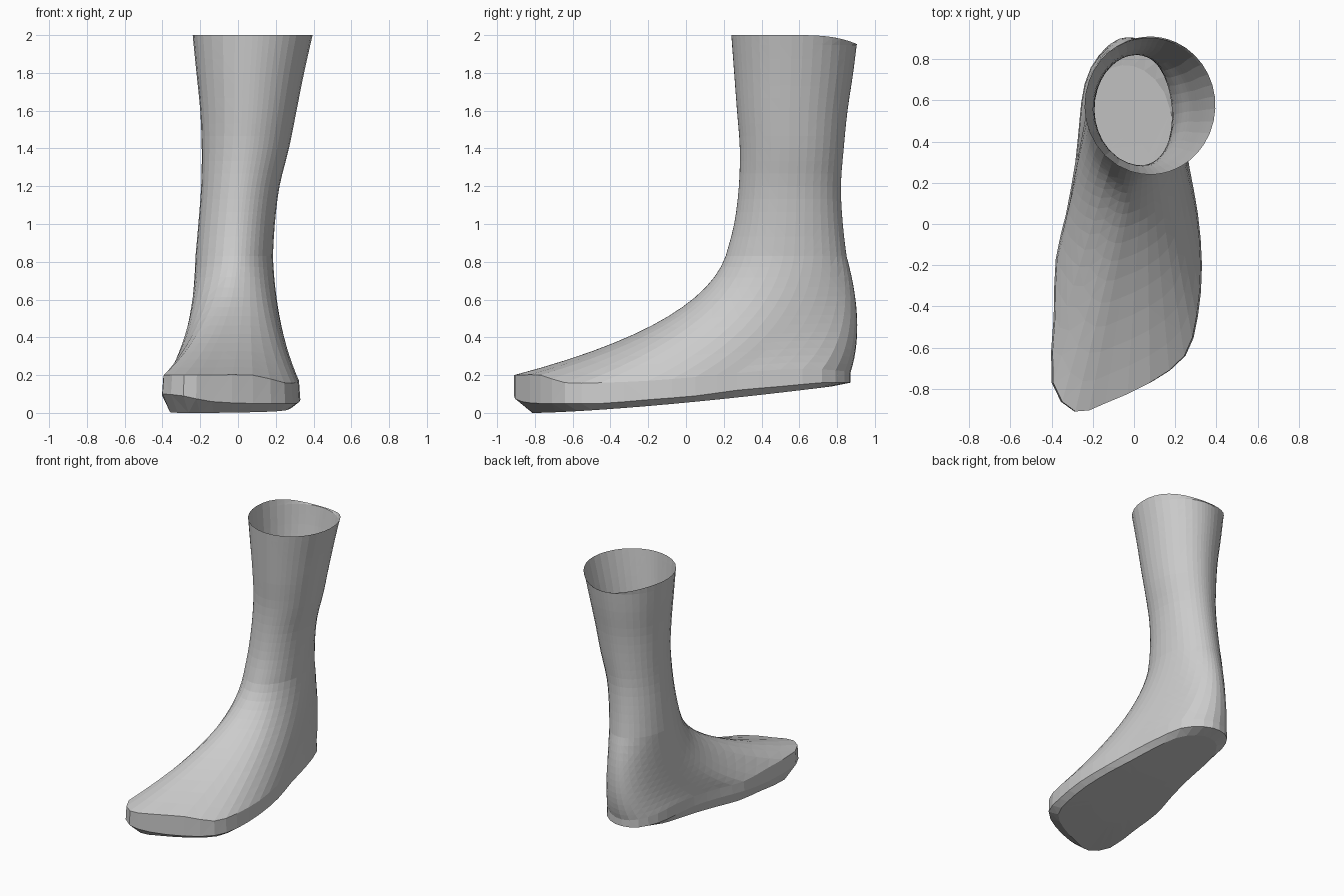
import bpy, bmesh, math
from mathutils import Vector

if "Cube" in bpy.data.objects:
    bpy.data.objects.remove(bpy.data.objects["Cube"])

# Sole outline, anticlockwise from the toe tip: x, y, upper crease z, lower crease z
OUTLINE = [
    (-.29, -.91, .20, .09), (-.14, -.87, .20, .06), (.08, -.77, .20, .05), (.25, -.64, .16, .05),
    (.31, -.45, .16, .05), (.33, -.20, .17, .07), (.31, .05, .19, .09), (.27, .27, .21, .12),
    (.23, .50, .23, .14), (.17, .72, .23, .16), (.06, .84, .22, .16), (-.06, .87, .21, .16),
    (-.17, .82, .22, .16), (-.24, .68, .23, .16), (-.265, .50, .24, .16), (-.285, .30, .23, .16),
    (-.33, .05, .21, .14), (-.38, -.17, .19, .12), (-.39, -.45, .19, .09), (-.40, -.77, .20, .10)]
HEEL = 11

# Leg sections: z, front y, back y, left x, right x
LEG = [
    (2.0, .24, .91, -.24, .395), (1.8, .255, .885, -.22, .35), (1.6, .27, .855, -.20, .31),
    (1.4, .285, .835, -.192, .27), (1.2, .28, .82, -.195, .22), (1.0, .255, .83, -.21, .195),
    (.83, .21, .85, -.225, .185)]


def catmull(p0, p1, p2, p3, t):
    return tuple(.5 * (2 * b + (c - a) * t + (2 * a - 5 * b + 4 * c - d) * t * t
                       + (3 * b - a - 3 * c + d) * t ** 3)
                 for a, b, c, d in zip(p0, p1, p2, p3))


def with_angle(i):
    """Add the matching angle round the ankle (0 = front, pi = back)."""
    p = OUTLINE[i]
    n = len(OUTLINE)
    f = (p[1] + .91) / 1.78
    if i <= HEEL:
        a = math.pi * (i / HEEL + f) / 2
    else:
        a = 2 * math.pi - math.pi * ((n - i) / (n - HEEL) + f) / 2
    return p + (a,)


# Refine the outline to twice the points
base = [with_angle(i) for i in range(len(OUTLINE))]
n = len(base)
outline = []
for i in range(n):
    q = [list(base[(i + k) % n]) for k in (-1, 0, 1, 2)]
    if i == 0:
        q[0][4] -= 2 * math.pi
    for k in (2, 3):
        if i + k - 1 >= n:
            q[k][4] += 2 * math.pi
    outline += [base[i], catmull(*q, .5)]


def leg_point(sec, a):
    z, yf, yb, xl, xr = sec
    x = (xl + xr) / 2 + (xr - xl) / 2 * math.sin(a)
    y = (yf + yb) / 2 - (yb - yf) / 2 * math.cos(a)
    return Vector((x, y, z))


def sole_ring(scale):
    ring = []
    for x, y, *_ in outline:
        px, py = -.03 + (x + .03) * scale, -.03 + (y + .03) * scale
        z = .15 * (max(0, py + .80) / 1.65) ** 1.4
        ring.append(Vector((px, py, z)))
    return ring


rings = []

# Leg tube, with a slight dip at the back of the open rim
for i in range(len(LEG) - 1):
    q = [LEG[min(max(i + k, 0), len(LEG) - 1)] for k in (-1, 0, 1, 2)]
    for s in range(3):
        rings.append([leg_point(catmull(*q, s / 3), o[4]) for o in outline])
for v, o in zip(rings[0], outline):
    v.z -= .05 * max(0, -math.cos(o[4])) ** 3

# Instep, sides and heel: each ankle point sweeps along a curve to the upper crease
STEPS = 13
for s in range(STEPS + 1):
    t = s / STEPS
    ring = []
    for x, y, zu, zl, a in outline:
        p = leg_point(LEG[-1], a)
        e = Vector((-.03 + (x + .03) * .98, y, zu))
        c = p + (e - p) * .116
        c.y += .10 * max(0, -math.cos(a)) ** 2
        c.z = .46
        ring.append(p * (1 - t) ** 2 + c * 2 * t * (1 - t) + e * t * t)
    rings.append(ring)

# Side wall and tilted sole
rings.append([Vector((x, y, zl)) for x, y, zu, zl, a in outline])
rings += [sole_ring(.89), sole_ring(.5)]

# Skin the rings
bm = bmesh.new()
loops = [[bm.verts.new(v) for v in r] for r in rings]
m = len(outline)
for r, (up, low) in enumerate(zip(loops, loops[1:])):
    for i in range(m):
        j = (i + 1) % m
        bm.faces.new((up[i], low[i], low[j], up[j]))
bm.faces.new(loops[-1])
bmesh.ops.triangulate(bm, faces=bm.faces[:])
bmesh.ops.recalc_face_normals(bm, faces=bm.faces[:])
# Open shell: make sure the sole faces down
bm.faces.ensure_lookup_table()
if min(bm.faces, key=lambda f: f.calc_center_median().z).normal.z > 0:
    bmesh.ops.reverse_faces(bm, faces=bm.faces[:])

mesh = bpy.data.meshes.new("foot_and_lower_leg")
bm.to_mesh(mesh)
bm.free()
obj = bpy.data.objects.new("foot_and_lower_leg", mesh)
bpy.context.collection.objects.link(obj)
